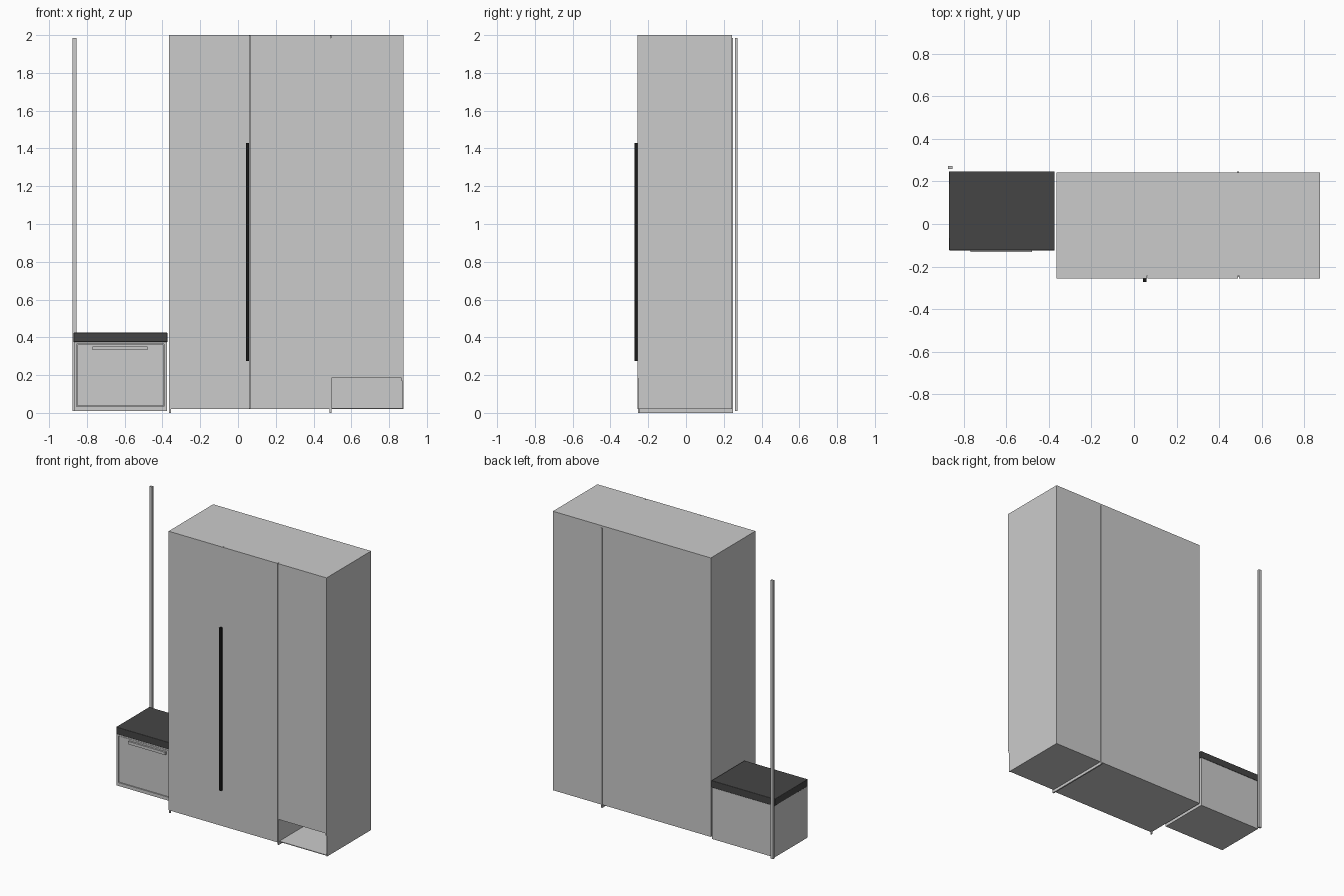
import bpy

if "Cube" in bpy.data.objects:
    bpy.data.objects.remove(bpy.data.objects["Cube"])

def material(name, v):
    m = bpy.data.materials.new(name)
    m.diffuse_color = (v, v, v, 1)
    m.use_nodes = True
    m.node_tree.nodes["Principled BSDF"].inputs["Base Color"].default_value = m.diffuse_color
    return m

black = material("black_metal", 0.01)
dark = material("dark_fabric", 0.06)

def box(name, x, y, z, mat=None, bevel=0.0):
    """Box from (min, max) ranges, with an optional rounded edge."""
    bpy.ops.mesh.primitive_cube_add(
        size=1, location=[(r[0] + r[1]) / 2 for r in (x, y, z)])
    o = bpy.context.object
    o.name = name
    o.scale = [r[1] - r[0] for r in (x, y, z)]
    bpy.ops.object.transform_apply(location=False, rotation=False, scale=True)
    if mat:
        o.data.materials.append(mat)
    if bevel:
        b = o.modifiers.new("rounded_edges", 'BEVEL')
        b.width, b.segments = bevel, 3
        bpy.ops.object.shade_smooth_by_angle()
    return o

# Wardrobe carcass: thin hollow panels
L, M, R = -0.365, 0.490, 0.875
F, B = -0.243, 0.243
T = 0.005
box("wardrobe_left_side", (L, L + T), (F, B), (0.02, 2.0))
box("wardrobe_right_side", (R - T, R), (F - 0.008, B), (0.02, 2.0))
box("wardrobe_top", (L + T, R - T), (F, B), (2 - T, 2.0))
box("wardrobe_floor", (L + T, R - T), (F, B), (0.02, 0.02 + T))
box("wardrobe_back", (L + T, R - T), (B - T, B), (0.02 + T, 2 - T))
box("niche_shelf", (M + T, R - T), (F, B - T), (0.185, 0.185 + T))

# Divider stands slightly proud at the back and below
box("wardrobe_divider", (M - 0.005, M + 0.005), (-0.25, 0.248), (0.0, 1.985))

# Hinge strips behind the doors
box("left_hinge_strip", (L + 0.001, L + 0.010), (-0.254, F), (0.0, 1.985))
box("right_hinge_strip", (R - 0.010, R - 0.001), (-0.254, F), (0.168, 1.985))

# Doors: the right one stops above the open niche
for name, x0, x1, z0 in (("left_door", L, 0.061, 0.02),
                         ("middle_door", 0.064, 0.490, 0.02),
                         ("right_door", 0.493, R, 0.185)):
    box(name, (x0, x1), (-0.257, F), (z0, 2.0))

box("wardrobe_handle", (0.043, 0.058), (-0.273, -0.257), (0.275, 1.43), black)

# Bench: open-fronted shell, drawer, handle and cushion
bl, br, bf, bb = -0.868, -0.377, -0.122, 0.246
box("bench_left_side", (bl, bl + 0.014), (bf, bb), (0.01, 0.375))
box("bench_right_side", (br - 0.014, br), (bf, bb), (0.01, 0.375))
box("bench_bottom", (bl + 0.014, br - 0.014), (bf, bb), (0.01, 0.034))
box("bench_top", (bl + 0.014, br - 0.014), (bf, bb), (0.366, 0.375))
box("bench_back", (bl + 0.014, br - 0.014), (bb - 0.012, bb), (0.034, 0.366))
box("drawer_front", (bl + 0.017, br - 0.017), (-0.119, -0.105), (0.037, 0.363))
box("drawer_handle", (-0.77, -0.48), (-0.132, -0.119), (0.332, 0.352))
box("bench_cushion", (-0.871, -0.373), (-0.124, 0.248), (0.375, 0.425), dark, 0.004)

# Tall post behind the bench
box("wall_post", (-0.876, -0.855), (0.259, 0.273), (0.01, 1.985))
